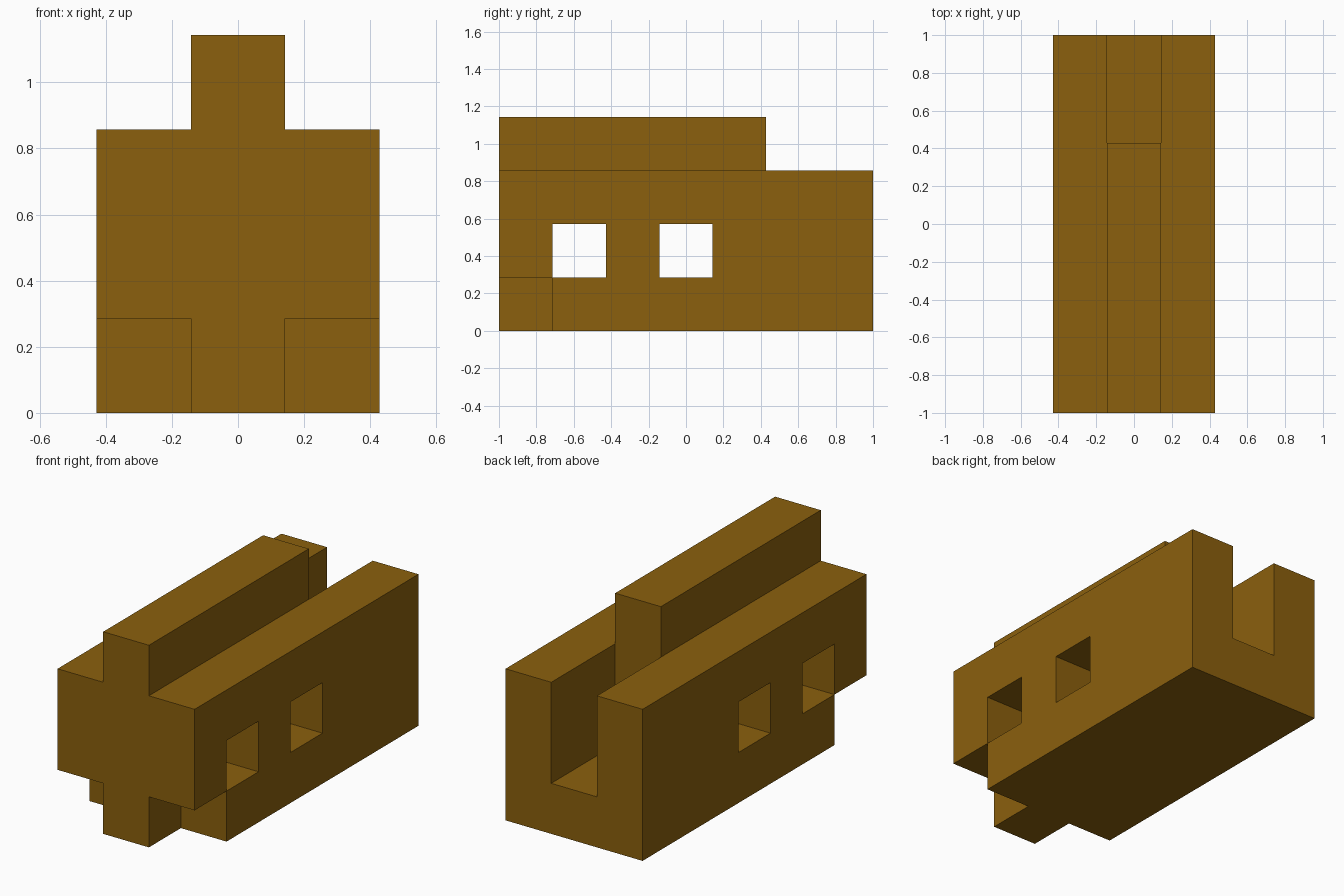
import bpy
import bmesh
from mathutils import Matrix, Vector

if "Cube" in bpy.data.objects:
    bpy.data.objects.remove(bpy.data.objects["Cube"], do_unlink=True)

U = 2 / 7      # one block unit; the body is 3 x 7 x 4 units
OVER = 0.5     # how far cutters reach outside the body, in units

brown = bpy.data.materials.new("warm brown")
brown.use_nodes = True
colour = (0.258, 0.117, 0.004, 1)
brown.diffuse_color = colour
brown.node_tree.nodes["Principled BSDF"].inputs["Base Color"].default_value = colour


def box(name, lo, hi):
    """Box between two corners given in block units (y = 0 is the front)."""
    lo, hi = Vector(lo), Vector(hi)
    centre = ((lo + hi) / 2 - Vector((0, 3.5, 0))) * U
    bm = bmesh.new()
    bmesh.ops.create_cube(bm, size=1, matrix=Matrix.Translation(centre)
                          @ Matrix.Diagonal((*((hi - lo) * U), 1)))
    mesh = bpy.data.meshes.new(name)
    bm.to_mesh(mesh)
    bm.free()
    mesh.materials.append(brown)
    obj = bpy.data.objects.new(name, mesh)
    bpy.context.collection.objects.link(obj)
    return obj


def cut(target, lo, hi):
    """Remove a box from the target and discard the cutter."""
    cutter = box("cutter", lo, hi)
    cutter.hide_render = True
    mod = target.modifiers.new("cut", "BOOLEAN")
    mod.operation = "DIFFERENCE"
    mod.solver = "EXACT"
    mod.object = cutter
    bpy.context.view_layer.objects.active = target
    bpy.ops.object.modifier_apply(modifier=mod.name)
    mesh = cutter.data
    bpy.data.objects.remove(cutter, do_unlink=True)
    bpy.data.meshes.remove(mesh)


body = box("slotted_block", (-1.5, 0, 0), (1.5, 7, 4))

# Shoulders either side of the top ridge, and undercuts at the front corners
for side in (-1, 1):
    x0, x1 = sorted((side * 0.5, side * (1.5 + OVER)))
    cut(body, (x0, -OVER, 3), (x1, 7 + OVER, 4 + OVER))
    cut(body, (x0, -OVER, -OVER), (x1, 1, 1))

# Deep slot behind the ridge, open at the back and top
cut(body, (-0.5, 5, 1), (0.5, 7 + OVER, 4 + OVER))

# Two square holes straight through the sides
for y in (1, 3):
    cut(body, (-1.5 - OVER, y, 1), (1.5 + OVER, y + 1, 2))
